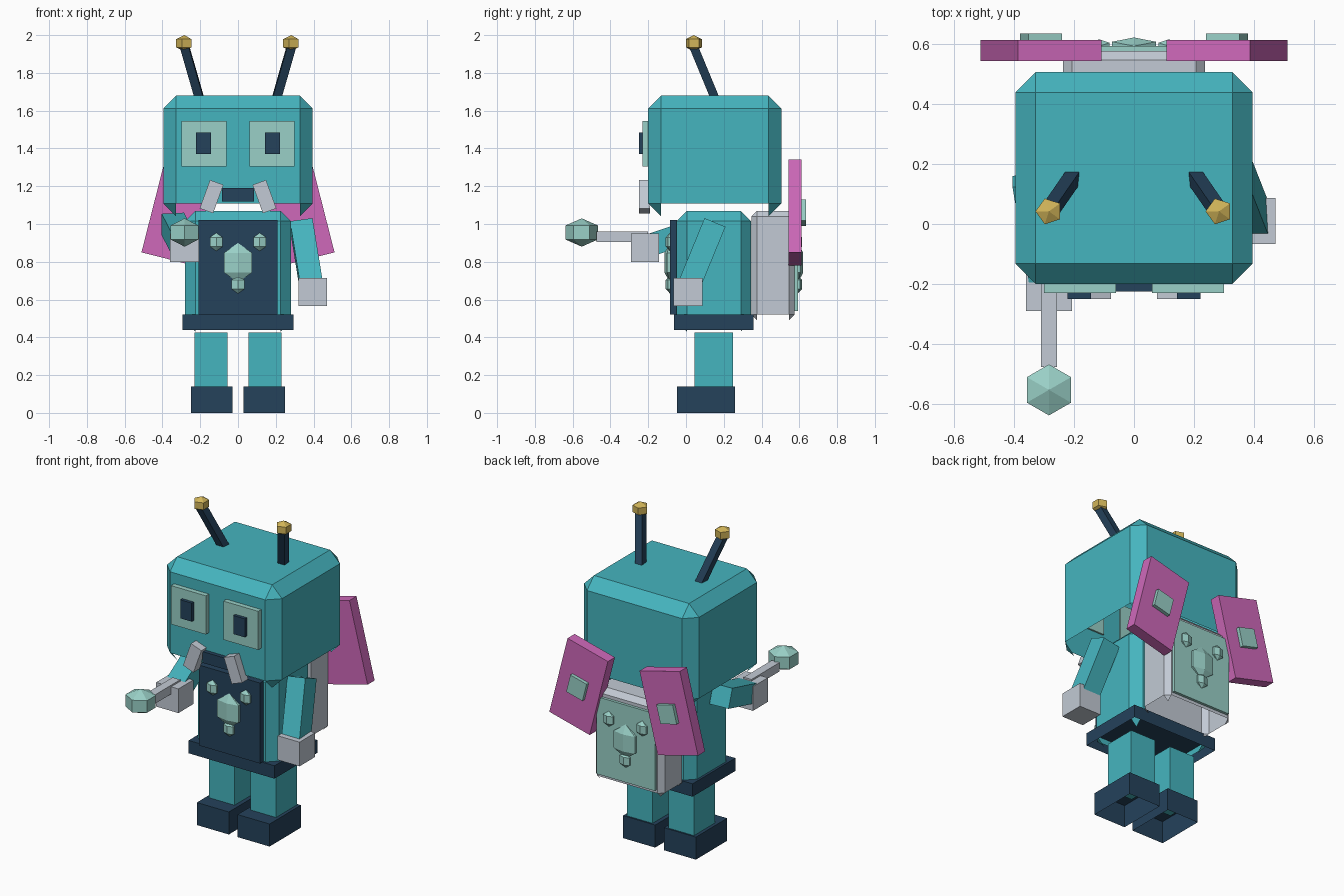
import bpy
import bmesh
from math import radians
from mathutils import Vector, Matrix

if "Cube" in bpy.data.objects:
    bpy.data.objects.remove(bpy.data.objects["Cube"], do_unlink=True)


def material(name, r, g, b):
    m = bpy.data.materials.new(name)
    m.use_nodes = True
    m.diffuse_color = (r, g, b, 1)
    m.node_tree.nodes["Principled BSDF"].inputs["Base Color"].default_value = (r, g, b, 1)
    return m


TEAL = material("teal", 0.06, 0.46, 0.52)
NAVY = material("navy", 0.018, 0.054, 0.105)
MINT = material("mint", 0.32, 0.63, 0.57)
GREY = material("pale grey", 0.54, 0.59, 0.66)
PINK = material("pink", 0.62, 0.14, 0.49)
GOLD = material("gold", 0.64, 0.46, 0.10)


def finish(name, bm, mat, matrix=Matrix()):
    bmesh.ops.recalc_face_normals(bm, faces=bm.faces)
    return store(name, bm, mat, matrix)


def store(name, bm, mat, matrix):
    mesh = bpy.data.meshes.new(name)
    bm.to_mesh(mesh)
    bm.free()
    mesh.materials.append(mat)
    ob = bpy.data.objects.new(name, mesh)
    ob.matrix_world = matrix
    bpy.context.collection.objects.link(ob)
    return ob


def box(name, mat, x, y, z, bevel=0, open_bottom=False, tilt=0):
    """Box from its (min, max) ranges, tilted in degrees about y."""
    size = [r[1] - r[0] for r in (x, y, z)]
    centre = [(r[1] + r[0]) / 2 for r in (x, y, z)]
    bm = bmesh.new()
    bmesh.ops.create_cube(bm, size=1)
    bmesh.ops.scale(bm, vec=size, verts=bm.verts)
    if bevel:
        bmesh.ops.bevel(bm, geom=list(bm.edges), offset=bevel, segments=1, affect='EDGES')
    bmesh.ops.recalc_face_normals(bm, faces=bm.faces)
    if open_bottom:
        # the underside is hollow; only the small corner facets stay
        limit = -size[2] / 2 + 0.55 * bevel + 0.001
        low = [f for f in bm.faces if f.calc_center_median().z < limit]
        bmesh.ops.delete(bm, geom=low, context='FACES')
    turn = Matrix.Rotation(radians(tilt), 4, 'Y')
    return store(name, bm, mat, Matrix.Translation(centre) @ turn)


def beam(name, mat, start, end, width):
    """Square bar between two points."""
    a, b = Vector(start), Vector(end)
    zax = (b - a).normalized()
    xax = (Vector((1, 0, 0)) - zax * zax.x).normalized()
    rot = Matrix((xax, zax.cross(xax), zax)).transposed().to_4x4()
    bm = bmesh.new()
    bmesh.ops.create_cube(bm, size=1)
    bmesh.ops.scale(bm, vec=(width, width, (b - a).length), verts=bm.verts)
    return finish(name, bm, mat, Matrix.Translation((a + b) / 2) @ rot)


def gem(name, mat, centre, radii, sides=6, spin=0):
    """Faceted ball: two cones and a band."""
    bm = bmesh.new()
    bmesh.ops.create_uvsphere(bm, u_segments=sides, v_segments=3, radius=1)
    bmesh.ops.rotate(bm, verts=bm.verts, matrix=Matrix.Rotation(radians(spin), 3, 'Z'))
    bmesh.ops.scale(bm, vec=radii, verts=bm.verts)
    return finish(name, bm, mat, Matrix.Translation(centre))


def emblem(name, y):
    """Paw-like cluster of one large gem and three small ones."""
    gem(name + "_centre", MINT, (0, y, 0.795), (0.098, 0.033, 0.105))
    gem(name + "_low", MINT, (0, y, 0.68), (0.045, 0.026, 0.048))
    for s in (-1, 1):
        gem(name + "_upper", MINT, (s * 0.115, y, 0.905), (0.045, 0.026, 0.048))


def span(s, a, b):
    return sorted((s * a, s * b))


# Head, torso and belt
box("head", TEAL, (-0.395, 0.395), (-0.2, 0.505), (1.04, 1.68), 0.068, True)
box("torso", TEAL, (-0.28, 0.28), (-0.05, 0.345), (0.43, 1.07), 0.055, True)
box("belt", NAVY, (-0.295, 0.295), (-0.063, 0.357), (0.44, 0.52), 0, True)
box("chest_plate", NAVY, (-0.21, 0.21), (-0.085, -0.048), (0.52, 1.02))
emblem("chest_gem", -0.085)
box("mouth", NAVY, (-0.085, 0.085), (-0.225, -0.19), (1.12, 1.19))

# Backpack
box("backpack", GREY, (-0.237, 0.237), (0.346, 0.575), (0.49, 1.07), 0.03, True)
box("backpack_panel", MINT, (-0.2, 0.2), (0.57, 0.592), (0.54, 1.02))
emblem("backpack_gem", 0.592)

# Paired parts
for s, side in ((-1, "right_"), (1, "left_")):
    box(side + "eye", MINT, span(s, 0.06, 0.30), (-0.23, -0.19), (1.305, 1.545))
    box(side + "pupil", NAVY, span(s, 0.143, 0.222), (-0.25, -0.22), (1.37, 1.485))
    box(side + "tusk", GREY, span(s, 0.102, 0.178), (-0.25, -0.19), (1.065, 1.225), tilt=-20 * s)
    beam(side + "antenna", NAVY, (s * 0.2, 0.16, 1.65), (s * 0.283, 0.04, 1.94), 0.046)
    gem(side + "antenna_tip", GOLD, (s * 0.283, 0.042, 1.957), (0.052, 0.052, 0.043), 5, 90)
    box(side + "leg", TEAL, span(s, 0.055, 0.23), (0.045, 0.25), (0.13, 0.425))
    box(side + "shoe", NAVY, span(s, 0.03, 0.25), (-0.047, 0.26), (0, 0.14), 0, True)
    box(side + "wing", PINK, span(s, 0.167, 0.453), (0.543, 0.612), (0.807, 1.313), tilt=-14.3 * s)
    box(side + "wing_patch", MINT, span(s, 0.2525, 0.3675), (0.605, 0.634), (1.0025, 1.1175), tilt=-14.3 * s)

# Lowered left arm
beam("left_arm", TEAL, (0.335, 0.15, 1.0), (0.39, 0.01, 0.66), 0.12)
box("left_hand", GREY, (0.32, 0.47), (-0.067, 0.087), (0.565, 0.715))

# Raised right arm holding a wand
beam("right_arm", TEAL, (-0.345, 0.15, 1.0), (-0.285, -0.2, 0.885), 0.12)
box("right_hand", GREY, (-0.36, -0.207), (-0.29, -0.143), (0.80, 0.95))
box("wand", GREY, (-0.31, -0.257), (-0.475, -0.2), (0.905, 0.96))
gem("wand_tip", MINT, (-0.283, -0.552, 0.955), (0.098, 0.098, 0.075))
